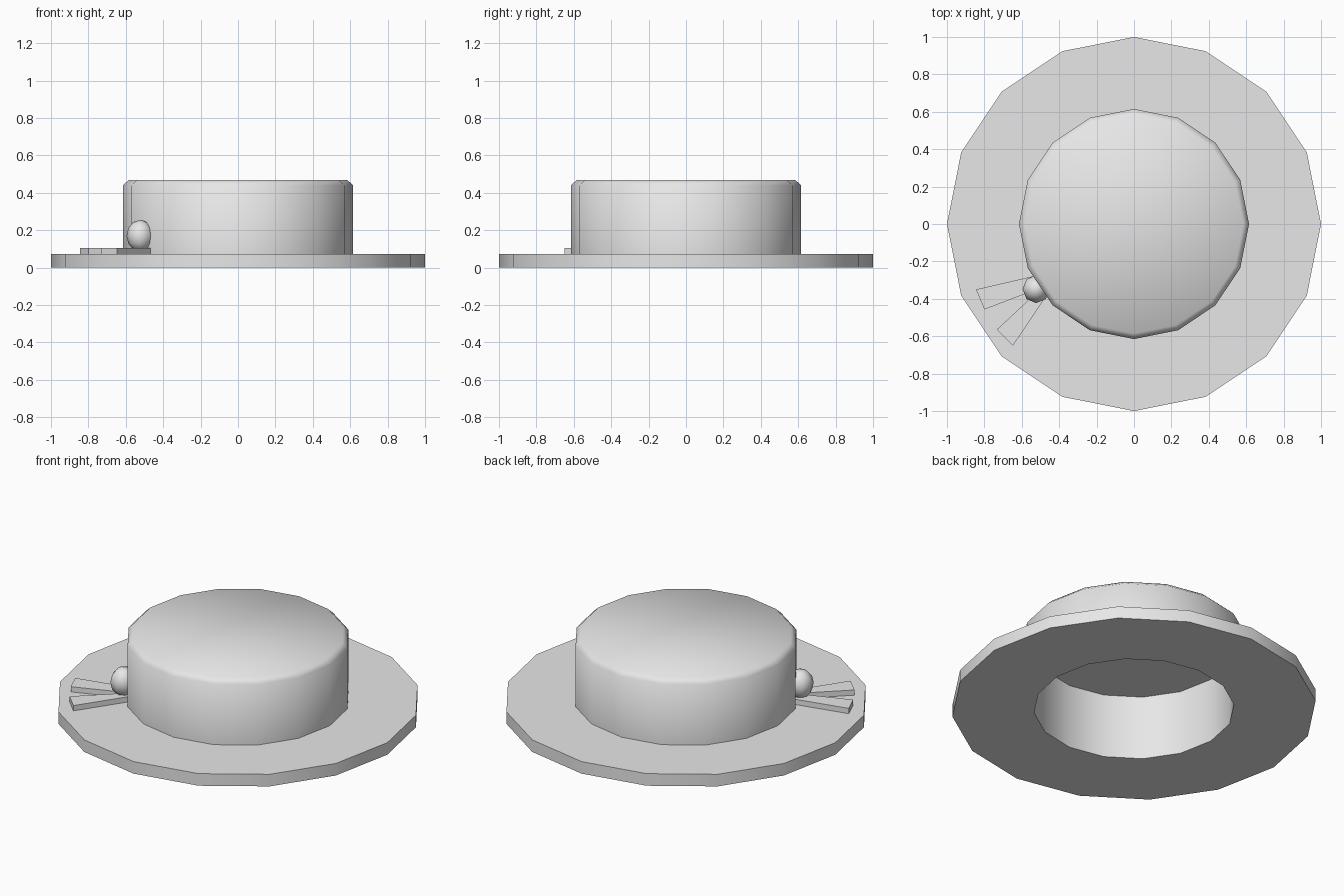
import bpy, bmesh, math

if "Cube" in bpy.data.objects:
    bpy.data.objects.remove(bpy.data.objects["Cube"])

SIDES = 16
grey = bpy.data.materials.new("light_grey")
grey.diffuse_color = (0.8, 0.8, 0.8, 1)
grey.use_nodes = True
grey.node_tree.nodes["Principled BSDF"].inputs["Base Color"].default_value = grey.diffuse_color


def finish(name, bm, smooth_angle=None):
    bmesh.ops.recalc_face_normals(bm, faces=bm.faces)
    mesh = bpy.data.meshes.new(name)
    bm.to_mesh(mesh)
    bm.free()
    mesh.materials.append(grey)
    ob = bpy.data.objects.new(name, mesh)
    bpy.context.collection.objects.link(ob)
    if smooth_angle:
        bpy.ops.object.select_all(action='DESELECT')
        ob.select_set(True)
        bpy.context.view_layer.objects.active = ob
        bpy.ops.object.shade_smooth_by_angle(angle=math.radians(smooth_angle))
    return ob


def lathe(name, profile, smooth_angle):
    """Revolve (radius, z) points; both open ends are capped with one flat face."""
    bm = bmesh.new()
    rings = []
    for r, z in profile:
        rings.append([bm.verts.new((r * math.cos(2 * math.pi * i / SIDES),
                                    r * math.sin(2 * math.pi * i / SIDES), z))
                      for i in range(SIDES)])
    for a, b in zip(rings, rings[1:]):
        for i in range(SIDES):
            j = (i + 1) % SIDES
            bm.faces.new((a[i], a[j], b[j], b[i]))
    bm.faces.new(rings[0])
    bm.faces.new(rings[-1])
    return finish(name, bm, smooth_angle)


def ribbon(name, corners, z0, z1):
    """Flat tapered strip extruded from four plan corners."""
    bm = bmesh.new()
    face = bm.faces.new([bm.verts.new((x, y, z0)) for x, y in corners])
    ext = bmesh.ops.extrude_face_region(bm, geom=[face], use_keep_orig=True)
    for v in ext["geom"]:
        if isinstance(v, bmesh.types.BMVert):
            v.co.z = z1
    return finish(name, bm)


# Hat shell: hollow inside, underside, brim, crown wall and bevelled top
lathe("hat_shell", [(0.55, 0.39), (0.55, 0), (1, 0), (1, 0.073), (0.615, 0.073),
                    (0.615, 0.44), (0.585, 0.468)], 50)

# Two ribbon tails lying on the brim
ribbon("ribbon_tail_left", [(-0.845, -0.35), (-0.80, -0.457),
                            (-0.52, -0.35), (-0.52, -0.275)], 0.07, 0.105)
ribbon("ribbon_tail_front", [(-0.733, -0.564), (-0.647, -0.65),
                             (-0.465, -0.38), (-0.495, -0.342)], 0.07, 0.105)

# Round knot against the crown
bm = bmesh.new()
bmesh.ops.create_uvsphere(bm, u_segments=8, v_segments=6, radius=1)
for v in bm.verts:
    v.co = (v.co.x * 0.073 - 0.523, v.co.y * 0.075 - 0.348, v.co.z * 0.085 + 0.17)
finish("ribbon_knot", bm, 60)
